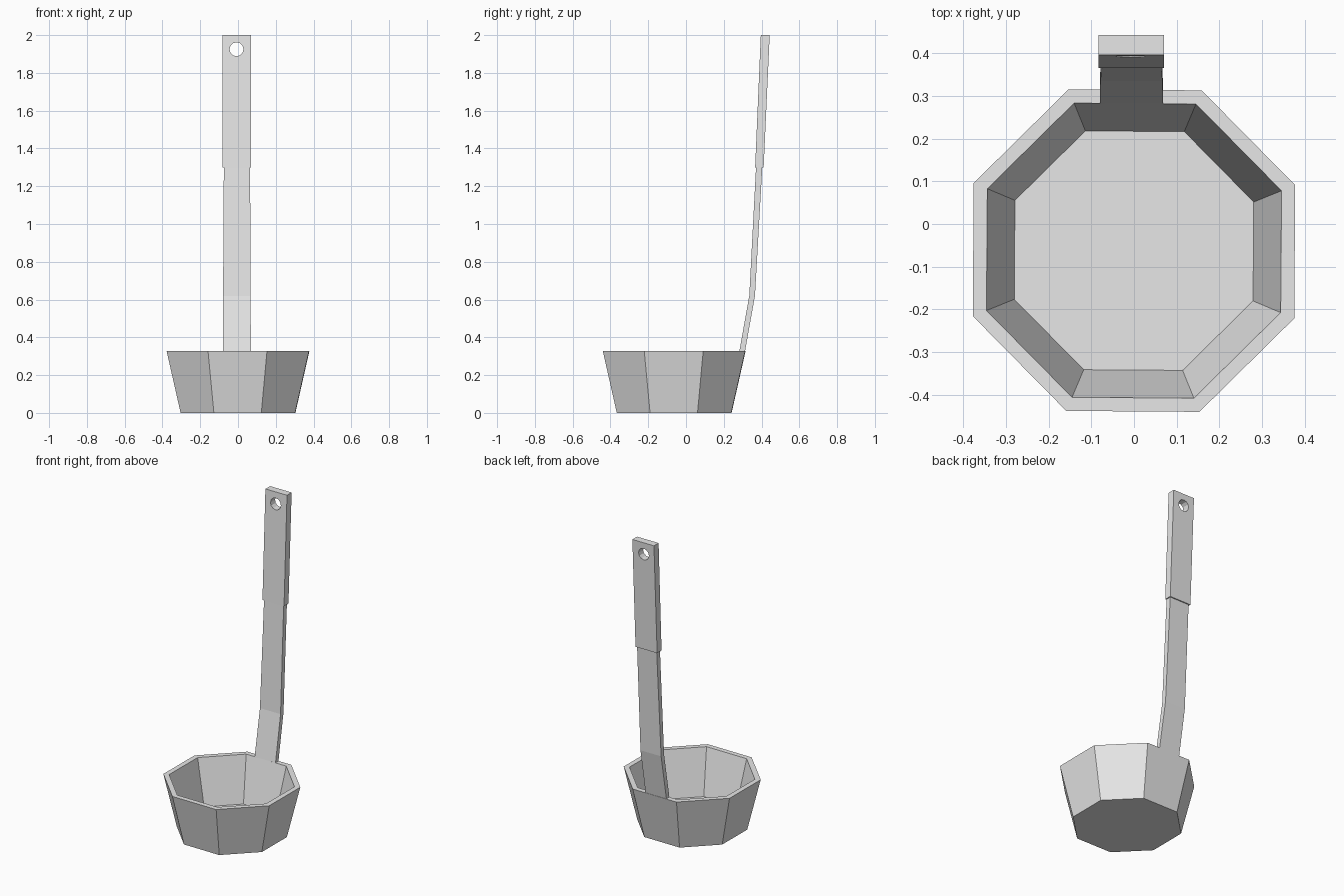
import bpy
import math
from mathutils import Vector

cube = bpy.data.objects.get("Cube")
if cube:
    bpy.data.objects.remove(cube, do_unlink=True)

grey = bpy.data.materials.new("light grey metal")
grey.use_nodes = True
colour = (0.8, 0.8, 0.8, 1)
grey.diffuse_color = colour
grey.node_tree.nodes["Principled BSDF"].inputs["Base Color"].default_value = colour


def loft(name, rings):
    """Skin equal-sized rings of points, with a cap at each end."""
    n = len(rings[0])
    faces = [list(reversed(range(n)))]
    for r in range(len(rings) - 1):
        for i in range(n):
            j = (i + 1) % n
            faces.append([r * n + i, r * n + j, (r + 1) * n + j, (r + 1) * n + i])
    faces.append([(len(rings) - 1) * n + i for i in range(n)])
    mesh = bpy.data.meshes.new(name)
    mesh.from_pydata([p for ring in rings for p in ring], [], faces)
    mesh.materials.append(grey)
    obj = bpy.data.objects.new(name, mesh)
    bpy.context.collection.objects.link(obj)
    return obj


def octagon(apothem, z):
    radius = apothem / math.cos(math.pi / 8)
    turns = [math.radians(22.1 + 45 * i) for i in range(8)]
    return [Vector((radius * math.cos(a), radius * math.sin(a) - 0.0625, z)) for a in turns]


def section(z, front, back, left, right):
    return [Vector((left, front, z)), Vector((right, front, z)),
            Vector((right, back, z)), Vector((left, back, z))]


# Bowl: outside wall, rim, inside wall and floor
loft("bowl", [octagon(0.303, 0), octagon(0.377, 0.328),
              octagon(0.345, 0.328), octagon(0.28, 0.04)])

# Bent stem rising from the back rim
loft("handle_stem", [section(0.318, 0.281, 0.311, -0.080, 0.068),
                     section(0.62, 0.335, 0.365, -0.079, 0.067),
                     section(1.305, 0.371, 0.404, -0.075, 0.064)])

# Thicker grip with a hanging hole
grip = loft("handle_grip", [section(1.3, 0.366, 0.411, -0.083, 0.07),
                            section(2.0, 0.396, 0.443, -0.083, 0.07)])
bpy.ops.mesh.primitive_cylinder_add(vertices=12, radius=0.037, depth=0.3,
                                    location=(-0.008, 0.41, 1.925),
                                    rotation=(math.pi / 2, 0, 0))
cutter = bpy.context.object
cutter.name = "hole_cutter"
cutter.hide_render = True
cutter.data.materials.append(grey)
cut = grip.modifiers.new("hanging hole", "BOOLEAN")
cut.operation = "DIFFERENCE"
cut.solver = "EXACT"
cut.object = cutter
bpy.context.view_layer.objects.active = grip
bpy.ops.object.modifier_apply(modifier=cut.name)
bpy.data.objects.remove(cutter, do_unlink=True)
